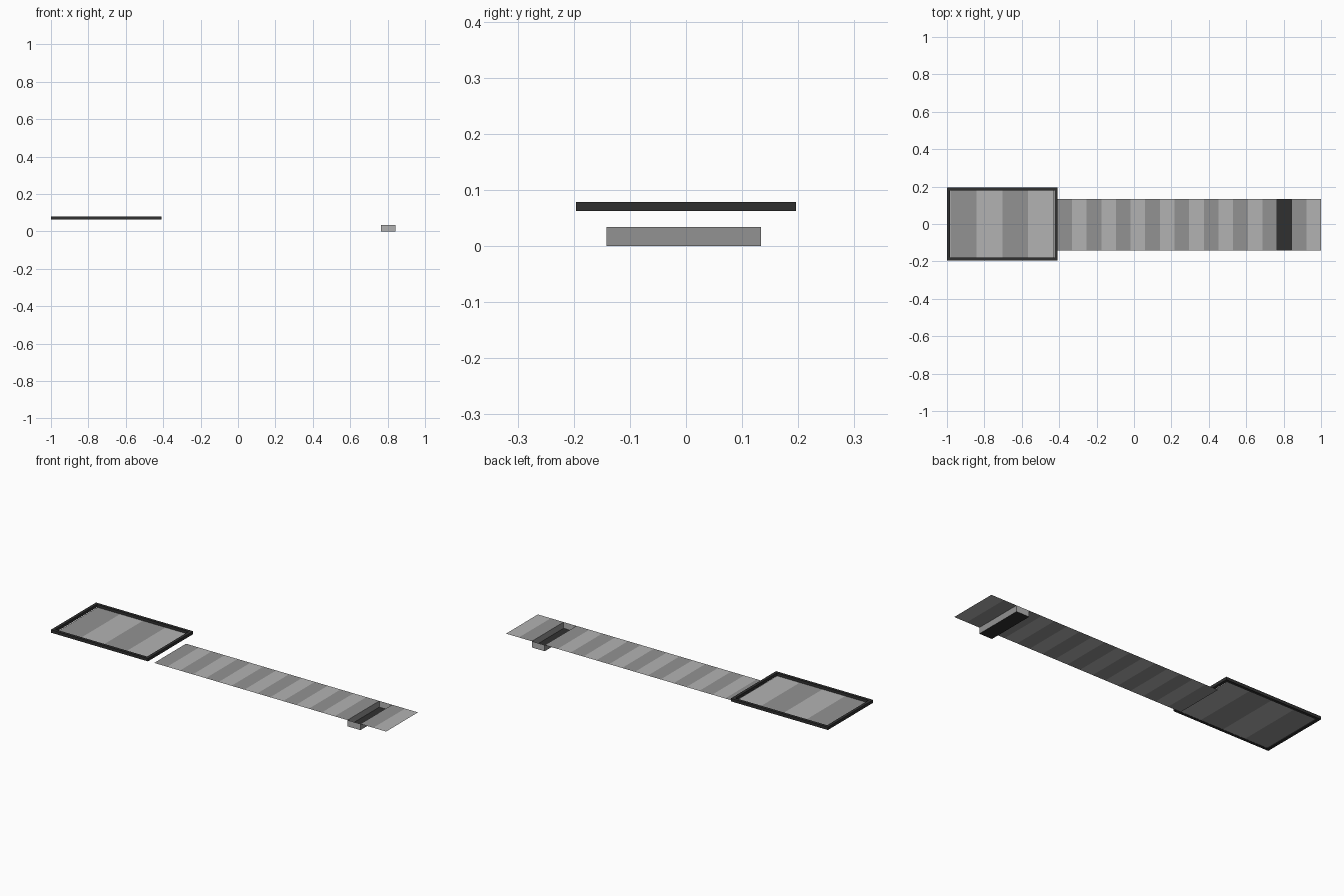
import bpy, bmesh

if "Cube" in bpy.data.objects:
    bpy.data.objects.remove(bpy.data.objects["Cube"])


def make_mat(name, v):
    m = bpy.data.materials.new(name)
    m.diffuse_color = (v, v, v, 1)
    m.use_nodes = True
    m.node_tree.nodes["Principled BSDF"].inputs["Base Color"].default_value = m.diffuse_color
    return m


LIGHT, MID, DARK = make_mat("light_grey", 0.45), make_mat("mid_grey", 0.29), make_mat("near_black", 0.03)


def finish(name, bm):
    me = bpy.data.meshes.new(name)
    bm.to_mesh(me)
    bm.free()
    for m in (LIGHT, MID, DARK):
        me.materials.append(m)
    ob = bpy.data.objects.new(name, me)
    bpy.context.collection.objects.link(ob)
    return ob


def striped_sheet(bm, x0, x1, y0, y1, z, count):
    """Row of flat panels with alternating greys."""
    step = (x1 - x0) / count
    rows = [[bm.verts.new((x0 + i * step, y, z)) for y in (y0, y1)] for i in range(count + 1)]
    faces = []
    for i in range(count):
        a, b = rows[i], rows[i + 1]
        f = bm.faces.new((a[0], b[0], b[1], a[1]))
        f.material_index = (i + 1) % 2
        faces.append(f)
    return faces


# long walkway, with one panel sunk to make a pit with a dark floor
bm = bmesh.new()
panels = striped_sheet(bm, -0.41, 1.0, -0.142, 0.134, 0.034, 18)
pit = panels[15]
rim = list(pit.verts)
bm.faces.remove(pit)
floor = [bm.verts.new((v.co.x, v.co.y, 0)) for v in rim]
bm.faces.new(floor).material_index = 2
for i in range(4):
    j = (i + 1) % 4
    wall = bm.faces.new((rim[i], floor[i], floor[j], rim[j]))
    wall.material_index = i % 2
finish("walkway_with_pit", bm)

# raised platform floor
bm = bmesh.new()
striped_sheet(bm, -0.98, -0.428, -0.182, 0.182, 0.064, 4)
finish("platform_floor", bm)

# dark frame around the platform: rectangular profile swept round the floor
bm = bmesh.new()
cx, hx, hy = -0.705, 0.295, 0.196
section = ((0, 0.063), (0, 0.079), (0.016, 0.079), (0.016, 0.063))
corners = ((-1, -1), (1, -1), (1, 1), (-1, 1))
rings = [[bm.verts.new((cx + sx * (hx - d), sy * (hy - d), z)) for d, z in section] for sx, sy in corners]
for i in range(4):
    a, b = rings[i], rings[(i + 1) % 4]
    for k in range(4):
        n = (k + 1) % 4
        bm.faces.new((a[k], b[k], b[n], a[n])).material_index = 2
bmesh.ops.recalc_face_normals(bm, faces=bm.faces)
finish("platform_frame", bm)
